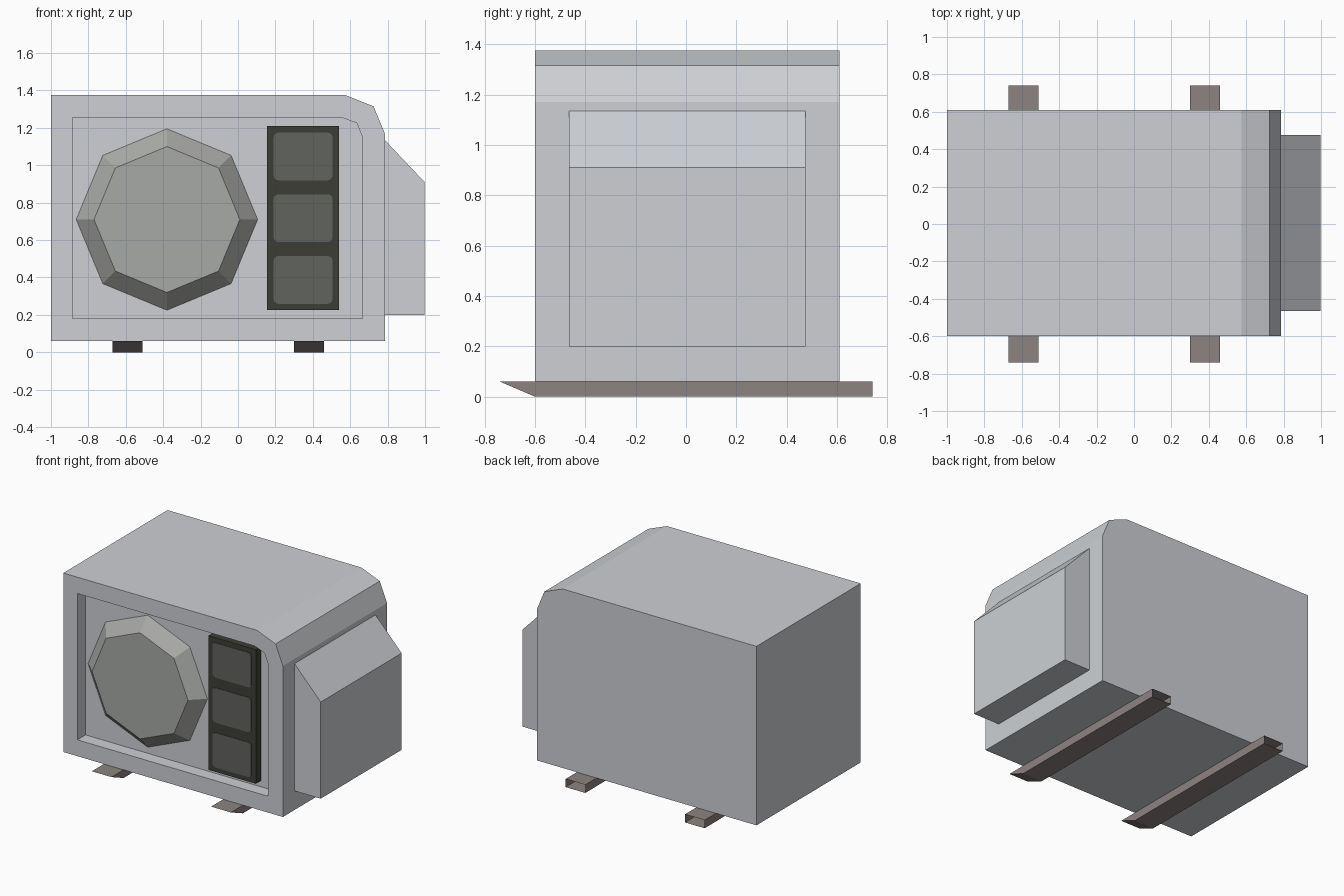
import bpy, bmesh, math

cube = bpy.data.objects.get("Cube")
if cube:
    bpy.data.objects.remove(cube, do_unlink=True)


def material(name, rgb):
    m = bpy.data.materials.new(name)
    m.use_nodes = True
    m.diffuse_color = (*rgb, 1)
    m.node_tree.nodes["Principled BSDF"].inputs["Base Color"].default_value = (*rgb, 1)
    return m


casing = material("pale_grey_casing", (0.61, 0.63, 0.66))
fan_grey = material("fan_grey", (0.39, 0.40, 0.38))
dark = material("dark_panel", (0.048, 0.048, 0.037))
glass = material("panel_window_grey", (0.12, 0.125, 0.114))
rail_brown = material("rail_brown_grey", (0.266, 0.231, 0.22))


def loft(name, mat, rings, cap_start=True, cap_end=True):
    """Skin matching rings of points in order, with optional end caps."""
    bm = bmesh.new()
    rows = [[bm.verts.new(p) for p in ring] for ring in rings]
    n = len(rows[0])
    for a, b in zip(rows, rows[1:]):
        for i in range(n):
            j = (i + 1) % n
            bm.faces.new((a[i], a[j], b[j], b[i]))
    if cap_start:
        bm.faces.new(rows[0][::-1])
    if cap_end:
        bm.faces.new(rows[-1])
    bmesh.ops.recalc_face_normals(bm, faces=bm.faces)
    mesh = bpy.data.meshes.new(name)
    bm.to_mesh(mesh)
    bm.free()
    mesh.materials.append(mat)
    obj = bpy.data.objects.new(name, mesh)
    bpy.context.collection.objects.link(obj)
    return obj


def at_y(profile, y):
    return [(x, y, z) for x, z in profile]


def at_x(profile, x):
    return [(x, y, z) for y, z in profile]


def rect(x0, x1, z0, z1):
    return [(x0, z0), (x1, z0), (x1, z1), (x0, z1)]


def octagon(cx, cz, r):
    return [(cx + r * math.cos(i * math.pi / 4), cz + r * math.sin(i * math.pi / 4))
            for i in range(8)]


def rounded_rect(cx, cz, w, h, r, steps=3):
    pts = []
    for q, (sx, sz) in enumerate([(1, 1), (-1, 1), (-1, -1), (1, -1)]):
        for k in range(steps + 1):
            a = (q + k / steps) * math.pi / 2
            pts.append((cx + sx * (w / 2 - r) + r * math.cos(a),
                        cz + sz * (h / 2 - r) + r * math.sin(a)))
    return pts


FRONT, FLOOR, BACK = -0.6, -0.505, 0.61

# Casing with one clipped top corner and a recessed front
outer = [(-1, 0.06), (0.785, 0.06), (0.785, 1.17), (0.725, 1.315), (0.575, 1.375), (-1, 1.375)]
inner = [(-0.885, 0.18), (0.665, 0.18), (0.665, 1.15), (0.635, 1.225), (0.555, 1.255), (-0.885, 1.255)]
loft("casing", casing, [at_y(outer, BACK), at_y(outer, FRONT),
                        at_y(inner, FRONT), at_y(inner, FLOOR)])

# Tapered eight-sided fan cover
loft("fan_cover", fan_grey, [at_y(octagon(-0.38, 0.71, 0.485), FLOOR),
                             at_y(octagon(-0.38, 0.71, 0.39), FRONT + 0.005)])

# Dark panel with three thin windows
panel = rect(0.155, 0.54, 0.225, 1.21)
loft("vent_panel", dark, [at_y(panel, FLOOR), at_y(panel, -0.565)])
for i in range(3):
    window = rounded_rect(0.348, 0.387 + i * 0.33, 0.315, 0.255, 0.025)
    loft(f"vent_window_{i + 1}", glass, [at_y(window, -0.563), at_y(window, -0.569)])

# Side box with sloping top
side = [(0.78, 0.2), (0.998, 0.2), (0.998, 0.91), (0.78, 1.14)]
loft("side_box", casing, [at_y(side, -0.465), at_y(side, 0.475)])

# Hollow floor rails: pointed in front, open at the back
for name, x in (("right_rail", -0.59), ("left_rail", 0.38)):
    ends = [(-0.74, -0.6, FRONT), (0.74, 0.74, 0.74)]
    rings = [[(x - 0.08, top, 0.06), (x + 0.08, top, 0.06),
              (x + 0.08, low, 0), (x - 0.08, low, 0)] for top, low, _ in ends]
    loft(name, rail_brown, rings, cap_end=False)
